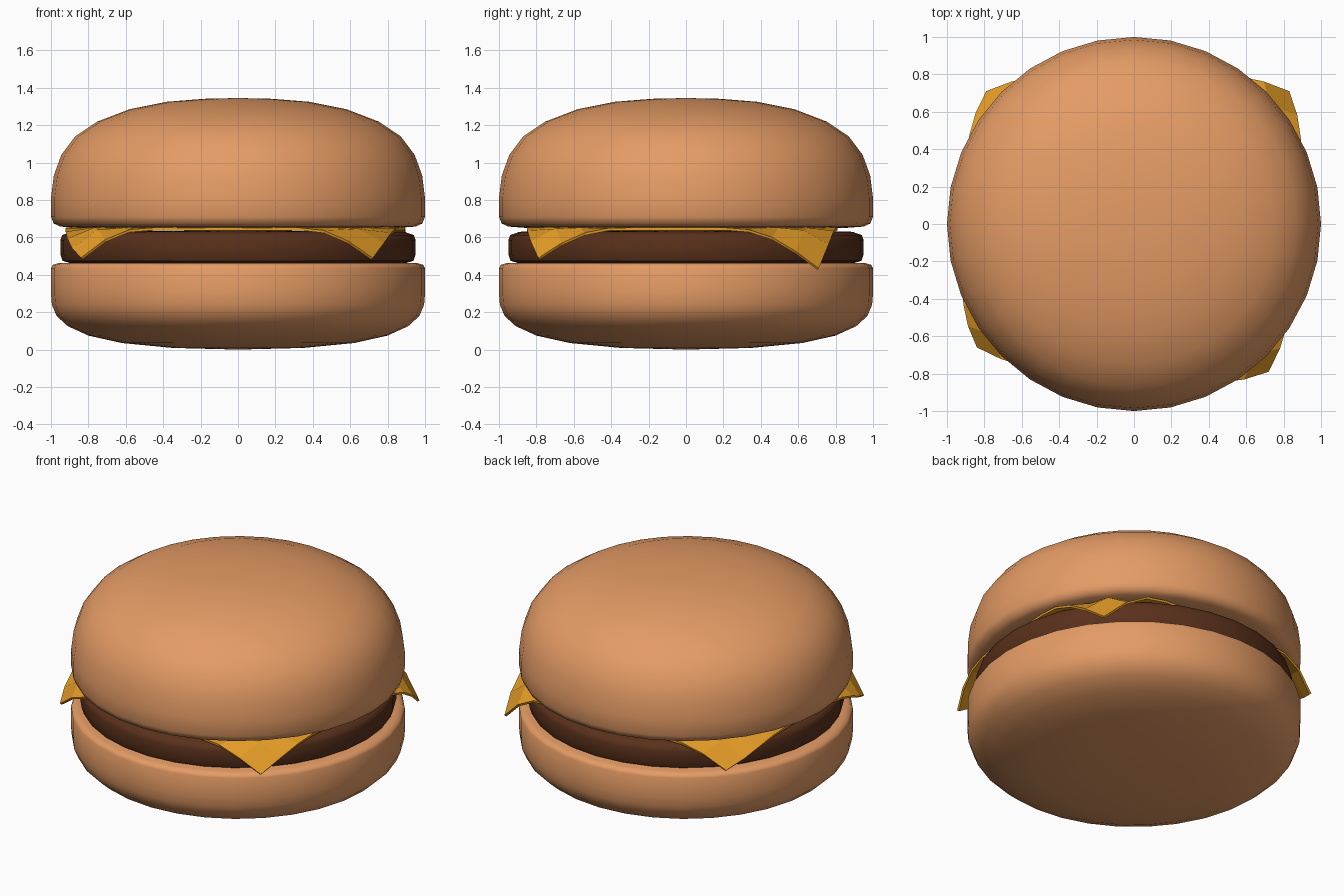
import bpy, bmesh, math
from mathutils import Vector

if "Cube" in bpy.data.objects:
    bpy.data.objects.remove(bpy.data.objects["Cube"])


def material(name, rgb):
    m = bpy.data.materials.new(name)
    m.diffuse_color = (*rgb, 1)
    m.use_nodes = True
    m.node_tree.nodes["Principled BSDF"].inputs["Base Color"].default_value = m.diffuse_color
    return m


def finish(bm, name, mat):
    bmesh.ops.recalc_face_normals(bm, faces=bm.faces)
    me = bpy.data.meshes.new(name)
    bm.to_mesh(me)
    bm.free()
    ob = bpy.data.objects.new(name, me)
    bpy.context.collection.objects.link(ob)
    me.materials.append(mat)
    return ob


def lathe(name, profile, mat, sides=32):
    """Spin a (radius, height) profile, first and last points on the axis."""
    bm = bmesh.new()
    rings = []
    for r, z in profile:
        if r == 0:
            rings.append([bm.verts.new((0, 0, z))] * sides)
        else:
            rings.append([bm.verts.new((r * math.cos(math.tau * i / sides),
                                        r * math.sin(math.tau * i / sides), z))
                          for i in range(sides)])
    for a, b in zip(rings, rings[1:]):
        for i in range(sides):
            j = (i + 1) % sides
            bm.faces.new(list(dict.fromkeys((a[i], a[j], b[j], b[i]))))
    ob = finish(bm, name, mat)
    bpy.ops.object.select_all(action='DESELECT')
    ob.select_set(True)
    bpy.context.view_layer.objects.active = ob
    bpy.ops.object.shade_smooth_by_angle(angle=math.radians(50))
    return ob


bread = material("bread", (0.78, 0.33, 0.13))
meat = material("meat", (0.10, 0.03, 0.011))
yellow = material("cheese", (0.80, 0.34, 0.02))

# Bottom bun: flat top, rounded underside
lathe("bottom_bun", [(0, 0), (0.35, 0.009), (0.62, 0.035), (0.80, 0.075), (0.91, 0.125),
                     (0.97, 0.18), (0.995, 0.24), (1.0, 0.30), (1.0, 0.435),
                     (0.99, 0.453), (0.96, 0.462), (0, 0.466)], bread)

# Patty
lathe("patty", [(0, 0.462), (0.90, 0.463), (0.938, 0.475), (0.95, 0.51), (0.95, 0.585),
                (0.94, 0.612), (0.89, 0.63), (0, 0.638)], meat)

# Top bun: domed
lathe("top_bun", [(0, 0.645), (0.86, 0.651), (0.95, 0.658), (0.985, 0.674), (1.0, 0.71),
                  (1.0, 0.81), (0.985, 0.93), (0.945, 1.04), (0.87, 1.14), (0.75, 1.22),
                  (0.58, 1.285), (0.38, 1.325), (0.18, 1.341), (0, 1.345)], bread)

# Cheese slice: slightly uneven square sheet whose corners droop over the patty
corners = [Vector(c) for c in ((-0.84, -0.66), (0.72, -0.79), (0.83, 0.71), (-0.79, 0.71))]
N = 12
bm = bmesh.new()
grid = []
for j in range(N + 1):
    row = []
    for i in range(N + 1):
        u, v = i / N, j / N
        p = corners[0].lerp(corners[1], u).lerp(corners[3].lerp(corners[2], u), v)
        s, t = 2 * u - 1, 2 * v - 1
        p.x += 0.1 * s * (1 - t ** 4)
        p.y += 0.1 * t * (1 - s ** 4)
        droop = max(0, (p.length - 0.92) / 0.15) ** 2 * 0.165
        row.append(bm.verts.new((p.x, p.y, 0.652 - droop)))
    grid.append(row)
for j in range(N):
    for i in range(N):
        bm.faces.new((grid[j][i], grid[j][i + 1], grid[j + 1][i + 1], grid[j + 1][i]))
cheese = finish(bm, "cheese_slice", yellow)
mod = cheese.modifiers.new("thickness", 'SOLIDIFY')
mod.thickness = 0.014
mod.offset = -1
